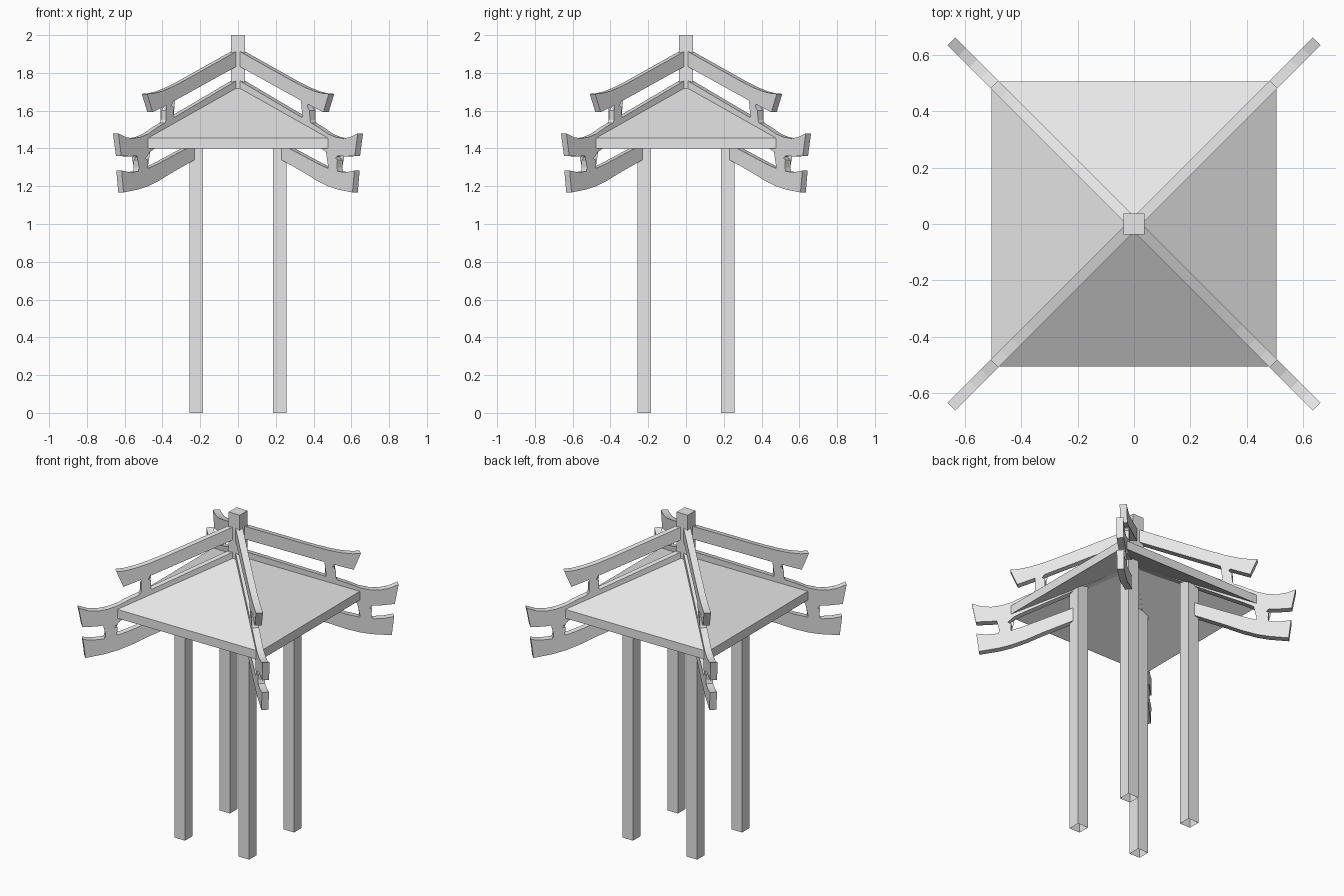
import bpy, bmesh, math
from mathutils import Matrix

cube = bpy.data.objects.get("Cube")
if cube:
    bpy.data.objects.remove(cube)

grey = bpy.data.materials.new("light_grey")
grey.use_nodes = True
grey.diffuse_color = (0.8, 0.8, 0.8, 1)
grey.node_tree.nodes["Principled BSDF"].inputs["Base Color"].default_value = (0.8, 0.8, 0.8, 1)


def finish(bm, name):
    bmesh.ops.recalc_face_normals(bm, faces=bm.faces)
    mesh = bpy.data.meshes.new(name)
    bm.to_mesh(mesh)
    bm.free()
    mesh.materials.append(grey)
    obj = bpy.data.objects.new(name, mesh)
    bpy.context.collection.objects.link(obj)
    return obj


def box(name, x, y, width, z0, z1, open_bottom=False):
    bm = bmesh.new()
    size = Matrix.Diagonal((width, width, z1 - z0, 1))
    bmesh.ops.create_cube(bm, size=1, matrix=Matrix.Translation((x, y, (z0 + z1) / 2)) @ size)
    bmesh.ops.recalc_face_normals(bm, faces=bm.faces)
    if open_bottom:
        down = [f for f in bm.faces if f.normal.z < -0.9]
        bmesh.ops.delete(bm, geom=down, context='FACES_ONLY')
    return finish(bm, name)


def diagonal_plate(name, top, bottom, angle, width=0.04):
    """Extrude a side profile (x along the diagonal's x share, z) to a plank."""
    bm = bmesh.new()
    outline = top + bottom[::-1]
    verts = [bm.verts.new((x * math.sqrt(2), -width / 2, z)) for x, z in outline]
    face = bm.faces.new(verts)
    ext = bmesh.ops.extrude_face_region(bm, geom=[face])
    moved = [v for v in ext["geom"] if isinstance(v, bmesh.types.BMVert)]
    bmesh.ops.translate(bm, verts=moved, vec=(0, width, 0))
    bmesh.ops.rotate(bm, verts=bm.verts, matrix=Matrix.Rotation(angle, 3, 'Z'))
    return finish(bm, name)


# Roof: a hollow pyramid slab with upright eave edges
def roof(half=0.505, eave=1.40, thick=0.055, rise=0.285):
    bm = bmesh.new()
    corners = [(-half, -half), (half, -half), (half, half), (-half, half)]
    low = [bm.verts.new((x, y, eave)) for x, y in corners]
    high = [bm.verts.new((x, y, eave + thick)) for x, y in corners]
    inner = bm.verts.new((0, 0, eave + rise))
    peak = bm.verts.new((0, 0, eave + thick + rise))
    for i in range(4):
        j = (i + 1) % 4
        bm.faces.new((low[i], low[j], high[j], high[i]))
        bm.faces.new((high[i], high[j], peak))
        bm.faces.new((low[j], low[i], inner))
    return finish(bm, "roof")


roof()
box("finial_post", 0, 0, 0.076, 1.70, 2.0)

# Side profiles of the curved hip planks and the struts between them
planks = {
    "upper_beam": (
        [(0.02, 1.915), (0.30, 1.758), (0.37, 1.722), (0.42, 1.702), (0.46, 1.692), (0.495, 1.689)],
        [(0.02, 1.835), (0.30, 1.68), (0.38, 1.636), (0.43, 1.61), (0.466, 1.592)]),
    "upper_strut": (
        [(0.345, 1.68), (0.395, 1.65)],
        [(0.355, 1.62), (0.355, 1.57), (0.345, 1.54), (0.41, 1.51), (0.395, 1.55), (0.393, 1.60)][::-1]),
    "ridge_beam": (
        [(0.02, 1.76), (0.44, 1.512), (0.49, 1.477), (0.53, 1.46), (0.57, 1.453), (0.61, 1.46), (0.648, 1.48)],
        [(0.02, 1.67), (0.44, 1.41), (0.49, 1.375), (0.54, 1.362), (0.58, 1.358), (0.632, 1.36)]),
    "lower_strut": (
        [(0.48, 1.38), (0.55, 1.37)],
        [(0.49, 1.34), (0.492, 1.30), (0.485, 1.27), (0.545, 1.26), (0.538, 1.30), (0.54, 1.34)][::-1]),
    "lower_beam": (
        [(0.24, 1.425), (0.37, 1.355), (0.445, 1.315), (0.50, 1.29), (0.55, 1.277), (0.59, 1.275), (0.63, 1.283)],
        [(0.24, 1.342), (0.37, 1.268), (0.43, 1.23), (0.49, 1.2), (0.54, 1.183), (0.62, 1.167)]),
}

# Repeat the legs and planks on the four corners
sides = {"back_left": (1, 1), "back_right": (-1, 1), "front_right": (-1, -1), "front_left": (1, -1)}
for side, (sx, sy) in sides.items():
    box(side + "_leg", sx * 0.221, sy * 0.221, 0.073, 0, 1.58, open_bottom=True)
    for part, (top, bottom) in planks.items():
        diagonal_plate(f"{side}_{part}", top, bottom, math.atan2(sy, sx))
